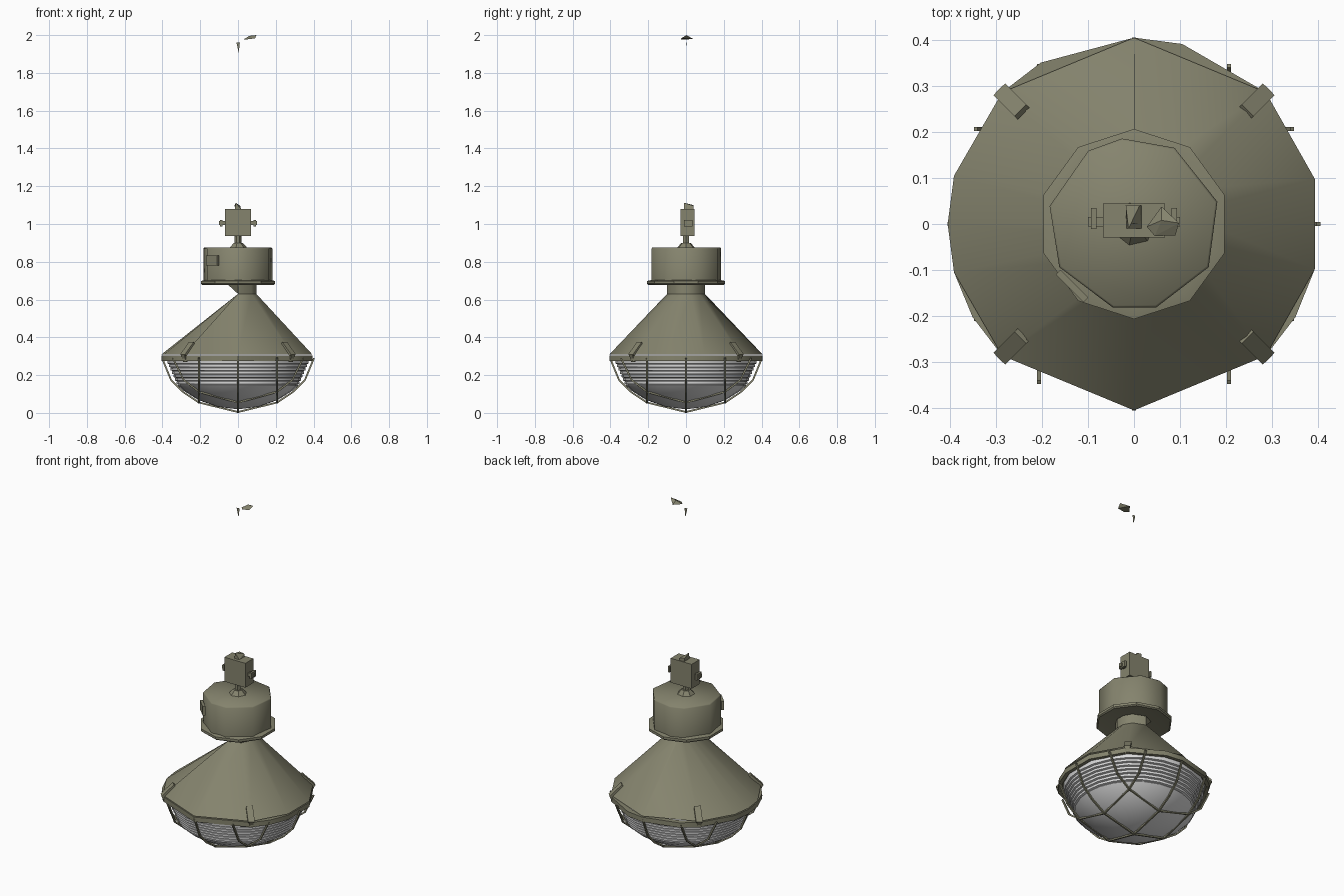
import bpy, bmesh, math
from mathutils import Vector

if "Cube" in bpy.data.objects:
    bpy.data.objects.remove(bpy.data.objects["Cube"])

def material(name, rgb):
    m = bpy.data.materials.new(name)
    m.diffuse_color = (*rgb, 1)
    m.use_nodes = True
    m.node_tree.nodes["Principled BSDF"].inputs["Base Color"].default_value = m.diffuse_color
    return m

OLIVE = material("olive_metal", (0.235, 0.23, 0.155))
GLASS = material("pale_glass", (0.72, 0.72, 0.72))

def finish(name, bm, mat, smooth=None):
    bmesh.ops.recalc_face_normals(bm, faces=bm.faces)
    me = bpy.data.meshes.new(name)
    bm.to_mesh(me)
    bm.free()
    ob = bpy.data.objects.new(name, me)
    bpy.context.collection.objects.link(ob)
    me.materials.append(mat)
    if smooth:
        bpy.ops.object.select_all(action='DESELECT')
        ob.select_set(True)
        bpy.context.view_layer.objects.active = ob
        bpy.ops.object.shade_smooth_by_angle(angle=math.radians(smooth))
    return ob

def loft(name, rings, angles, mat, smooth=None, bottom=True, top=True):
    """rings: (radius, z) or (radius, z, min_x), lowest first"""
    bm = bmesh.new()
    loops = []
    for r, z, *lim in rings:
        lo = lim[0] if lim else -9
        loops.append([bm.verts.new((max(lo, r * math.cos(a)), r * math.sin(a), z))
                      for a in map(math.radians, angles)])
    n = len(angles)
    for a, b in zip(loops, loops[1:]):
        for i in range(n):
            j = (i + 1) % n
            bm.faces.new((a[i], a[j], b[j], b[i]))
    if bottom:
        bm.faces.new(loops[0])
    if top:
        bm.faces.new(loops[-1])
    bmesh.ops.remove_doubles(bm, verts=bm.verts, dist=0.0005)
    return finish(name, bm, mat, smooth)

def beam(bm, a, b, w, h, up=(0, 0, 1)):
    """box bar from a to b, width w, height h along up"""
    a, b = Vector(a), Vector(b)
    d = (b - a).normalized()
    s = d.cross(Vector(up)).normalized()
    u = s.cross(d)
    q = [s * i * w / 2 + u * j * h / 2 for i, j in ((-1, -1), (1, -1), (1, 1), (-1, 1))]
    A = [bm.verts.new(a + v) for v in q]
    B = [bm.verts.new(b + v) for v in q]
    bm.faces.new(A)
    bm.faces.new(B)
    for i in range(4):
        j = (i + 1) % 4
        bm.faces.new((A[i], A[j], B[j], B[i]))

def hull(name, pts):
    bm = bmesh.new()
    for p in pts:
        bm.verts.new(p)
    bmesh.ops.convex_hull(bm, input=bm.verts)
    return finish(name, bm, OLIVE)

def even(n, off=0):
    return [off + 360 * i / n for i in range(n)]

# Conical shade, with a lopsided neck
shade_angles = [-14, 14, 45, 90, 135, 165, 180, 195, 225, 270, 315]
loft("shade", [(0.406, 0.309), (0.1, 0.63, 0)], shade_angles, OLIVE, 60, False, False)
loft("neck", [(0.1, 0.63, 0), (0.1, 0.685, -0.06)], shade_angles, OLIVE, 40)

# Rim band
rim_angles = sorted(shade_angles + [-30, 75, 120, 210])
loft("rim", [(0.378, 0.285), (0.386, 0.275), (0.406, 0.275), (0.406, 0.303), (0.375, 0.303)],
     rim_angles, OLIVE, 35, False, False)

# Ridged glass bowl
bowl = [(0.01, 0.02), (0.11, 0.033), (0.21, 0.068), (0.29, 0.118), (0.318, 0.145)]
for i in range(7):
    z, r = 0.15 + i * 0.018, 0.322 + i * 0.008
    bowl += [(r - 0.008, z), (r + 0.003, z + 0.003), (r + 0.004, z + 0.015)]
bowl.append((0.378, 0.285))
loft("glass_bowl", bowl, even(24), GLASS, 35, True, False)

# Wire cage: three wires each way, following the bowl
LEVELS = [(0, 0.007), (0.207, 0.055), (0.293, 0.112), (0.355, 0.175), (0.402, 0.29)]
def cage_height(r):
    for (r0, z0), (r1, z1) in zip(LEVELS, LEVELS[1:]):
        if r <= r1:
            return z0 + (z1 - z0) * (r - r0) / (r1 - r0)
    return LEVELS[-1][1]

bm = bmesh.new()
for d in (-0.207, 0, 0.207):
    half = [0.207, math.sqrt(0.355 ** 2 - d * d), math.sqrt(0.402 ** 2 - d * d)]
    if d == 0:
        half.insert(1, 0.293)
    ts = [-t for t in reversed(half)] + [0] + half
    pts = [(t, d, cage_height(math.hypot(t, d))) for t in ts]
    for a, b in zip(pts, pts[1:]):
        beam(bm, a, b, 0.009, 0.009)
        beam(bm, (a[1], a[0], a[2]), (b[1], b[0], b[2]), 0.009, 0.009)
zmin = min(v.co.z for v in bm.verts)
for v in bm.verts:
    v.co.z -= zmin * max(0, 1 - v.co.z / 0.05)
finish("wire_cage", bm, OLIVE)

# Four clips holding the bowl to the shade
bm = bmesh.new()
for k in range(4):
    a = math.radians(45 + 90 * k)
    c, s = math.cos(a), math.sin(a)
    beam(bm, (0.41 * c, 0.41 * s, 0.305), (0.345 * c, 0.345 * s, 0.37), 0.036, 0.014)
    beam(bm, (0.41 * c, 0.41 * s, 0.312), (0.392 * c, 0.392 * s, 0.272), 0.024, 0.012)
finish("rim_clips", bm, OLIVE)

# Gear housing: flange, drum and dome
loft("housing_flange", [(0.13, 0.69), (0.2, 0.678), (0.207, 0.684), (0.207, 0.698), (0.185, 0.703)],
     even(10, 18), OLIVE, 35)
loft("housing_drum", [(0.188, 0.7), (0.188, 0.87), (0.183, 0.876)],
     [15, 62, 98, 122, 168, 210, 256, 285, 330], OLIVE, 60)
loft("housing_boss", [(0.048, 0.875), (0.025, 0.9)], even(7), OLIVE)
loft("stem", [(0.018, 0.895), (0.018, 0.94)], even(6), OLIVE)

# Small cover plate on the drum
bm = bmesh.new()
beam(bm, (-0.135, -0.135, 0.78), (-0.135, -0.135, 0.832), 0.085, 0.015, up=(1, 1, 0))
finish("cover_plate", bm, OLIVE)

# Junction box with side bolts
bm = bmesh.new()
beam(bm, (0, 0.008, 0.937), (0, 0.008, 1.08), 0.136, 0.074, up=(0, 1, 0))
finish("junction_box", bm, OLIVE)
bm = bmesh.new()
for s in (-1, 1):
    beam(bm, (s * 0.06, 0.005, 1.005), (s * 0.1, 0.005, 1.005), 0.02, 0.02)
    beam(bm, (s * 0.082, 0.012, 1.005), (s * 0.094, 0.012, 1.005), 0.045, 0.034)
finish("side_bolts", bm, OLIVE)

# Broken hook on the box and the loose ends near the ceiling
hull("hook_base", [(-0.016, -0.01, 1.08), (0.016, -0.01, 1.08), (0.016, 0.04, 1.08), (-0.016, 0.04, 1.08),
                   (-0.018, 0.04, 1.1), (0.012, 0.04, 1.096), (-0.012, -0.01, 1.112)])
hull("chain_end", [(-0.009, 0, 1.962), (0.01, 0, 1.962), (0.004, 0, 1.908), (0, 0.002, 1.962)])
hull("ceiling_hook", [(0.028, -0.006, 1.976), (0.06, 0.038, 1.98), (0.09, -0.025, 1.983),
                      (0.045, -0.026, 1.977), (0.098, 0.002, 2.0), (0.06, 0.008, 1.996)])
